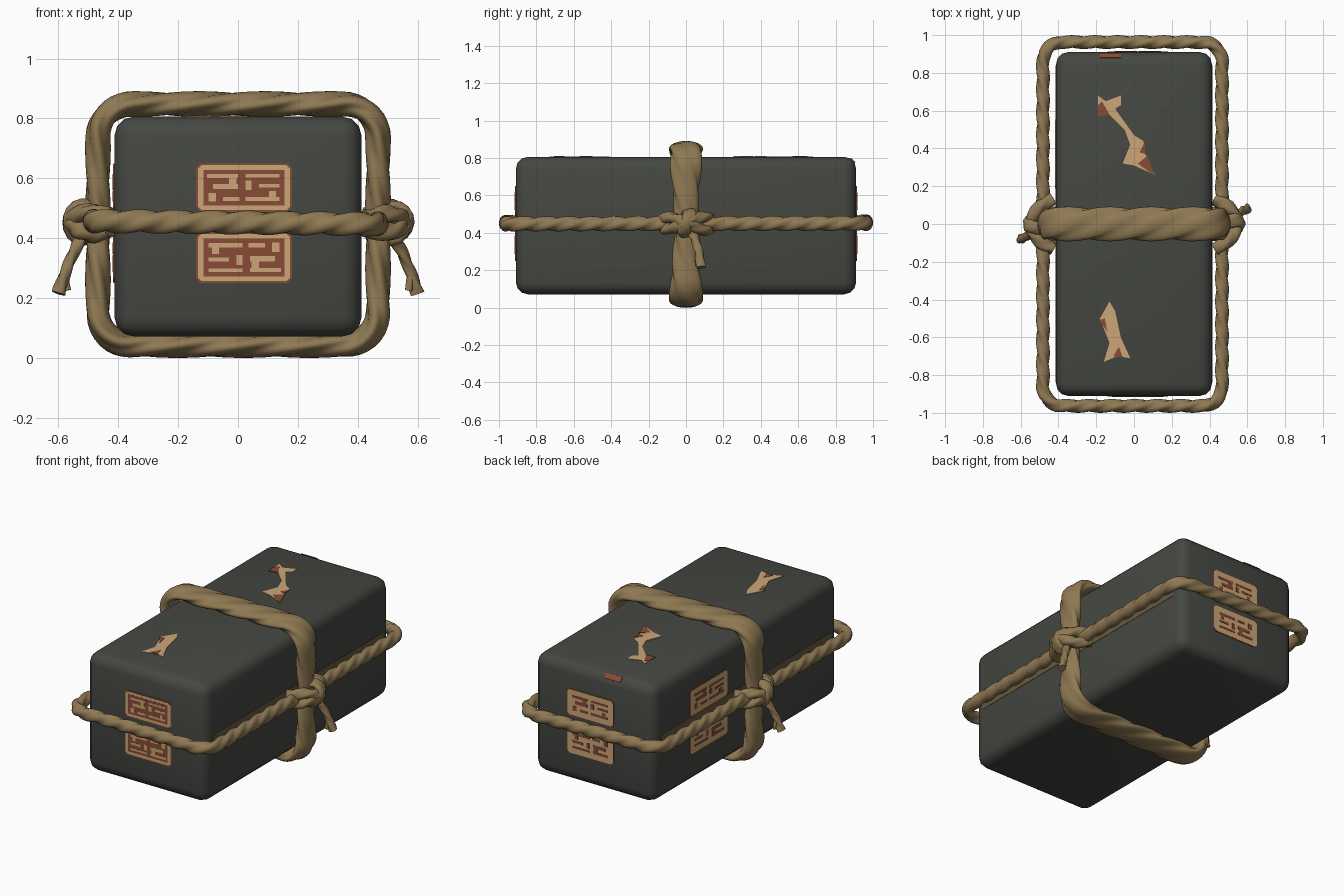
import bpy, bmesh, math
from mathutils import Vector

if "Cube" in bpy.data.objects:
    bpy.data.objects.remove(bpy.data.objects["Cube"])


def material(name, r, g, b):
    def lin(c):
        c /= 255
        return c / 12.92 if c < 0.04045 else ((c + 0.055) / 1.055) ** 2.4
    m = bpy.data.materials.new(name)
    m.diffuse_color = (lin(r), lin(g), lin(b), 1)
    m.use_nodes = True
    m.node_tree.nodes["Principled BSDF"].inputs["Base Color"].default_value = m.diffuse_color
    return m


CHARCOAL = material("charcoal wrap", 69, 71, 66)
ROPE = material("rope brown", 143, 121, 83)
STAIN = material("rope stain", 104, 88, 62)
TAN = material("stamp tan", 205, 166, 120)
RED = material("stamp red", 135, 75, 54)


def finish(name, bm, mats, angle=None):
    bmesh.ops.recalc_face_normals(bm, faces=bm.faces)
    me = bpy.data.meshes.new(name)
    bm.to_mesh(me)
    bm.free()
    for m in mats:
        me.materials.append(m)
    ob = bpy.data.objects.new(name, me)
    bpy.context.collection.objects.link(ob)
    if angle:
        bpy.ops.object.select_all(action='DESELECT')
        ob.select_set(True)
        bpy.context.view_layer.objects.active = ob
        bpy.ops.object.shade_smooth_by_angle(angle=math.radians(angle))
    return ob


def resample(pts, step, closed):
    """Even spacing along a polyline."""
    if closed:
        pts = pts + [pts[0]]
    acc = [0]
    for a, b in zip(pts, pts[1:]):
        acc.append(acc[-1] + (b - a).length)
    n = max(4, round(acc[-1] / step))
    out, j = [], 0
    for i in range(n if closed else n + 1):
        d = acc[-1] * i / n
        while j < len(pts) - 2 and acc[j + 1] < d:
            j += 1
        out.append(pts[j].lerp(pts[j + 1], (d - acc[j]) / max(acc[j + 1] - acc[j], 1e-9)))
    return out


def rounded_rect(hx, hy, rad, place):
    pts = []
    for k, (sx, sy) in enumerate([(1, 1), (-1, 1), (-1, -1), (1, -1)]):
        for i in range(9):
            a = math.pi / 2 * (k + i / 8)
            pts.append(place(sx * (hx - rad) + rad * math.cos(a), sy * (hy - rad) + rad * math.sin(a)))
    return pts


def smooth_curve(ctrl):
    c = [Vector(p) for p in ctrl]
    c = [2 * c[0] - c[1]] + c + [2 * c[-1] - c[-2]]
    out = []
    for a, b, d, e in zip(c, c[1:], c[2:], c[3:]):
        for i in range(10):
            t = i / 10
            out.append(0.5 * (2 * b + (d - a) * t + (2 * a - 5 * b + 4 * d - e) * t * t
                              + (3 * b - a - 3 * d + e) * t ** 3))
    return out + [c[-2]]


def rope(bm, pts, axis, size, lobes=3, pitch=0.3, depth=0.3, closed=False, step=0.02, sides=18):
    """Twisted strands swept along a path; size(point, t) gives (across, along axis) half widths."""
    pts = resample(pts, step, closed)
    n, axis = len(pts), Vector(axis)
    turns = round(n * step / pitch * lobes) / lobes
    rings = []
    for i, p in enumerate(pts):
        a = pts[i - 1] if closed or i else p
        b = pts[(i + 1) % n] if closed or i < n - 1 else p
        t = (b - a).normalized()
        side = t.cross(axis).normalized()
        up = side.cross(t)
        w, h = size(p, i / n)
        ring = []
        for s in range(sides):
            th = 2 * math.pi * s / sides
            r = 1 - depth + depth * abs(math.cos(lobes / 2 * (th - 2 * math.pi * turns * i / n)))
            ring.append(bm.verts.new(p + side * (w * r * math.cos(th)) + up * (h * r * math.sin(th))))
        rings.append(ring)
    for i in range(n if closed else n - 1):
        A, B = rings[i], rings[(i + 1) % n]
        for s in range(sides):
            q = (s + 1) % sides
            bm.faces.new((A[s], A[q], B[q], B[s]))
    if not closed:
        bm.faces.new(rings[0])
        bm.faces.new(rings[-1])


def plate(bm, frame, poly, h, mat):
    """Very thin plate lying on a face; frame = origin, u, v."""
    o, u, v = (Vector(f) for f in frame)
    nrm = u.cross(v)
    lo, hi = ([bm.verts.new(o + u * a + v * b + nrm * d) for a, b in poly] for d in (-0.001, h))
    faces = [bm.faces.new(lo[::-1]), bm.faces.new(hi)]
    for i in range(len(poly)):
        j = (i + 1) % len(poly)
        faces.append(bm.faces.new((lo[i], lo[j], hi[j], hi[i])))
    for f in faces:
        f.material_index = mat


def rect(a, b, c, d, k=0.0):
    if not k:
        return [(a, b), (c, b), (c, d), (a, d)]
    return [(a + k, b), (c - k, b), (c, b + k), (c, d - k), (c - k, d), (a + k, d), (a, d - k), (a, b + k)]


# wrapped block
bm = bmesh.new()
bmesh.ops.create_cube(bm, size=1)
for v in bm.verts:
    v.co = Vector((v.co.x * 0.826, v.co.y * 1.82, v.co.z * 0.735 + 0.4385))
bmesh.ops.bevel(bm, geom=bm.edges[:], offset=0.065, segments=3, profile=0.5, affect='EDGES')
finish("wrapped_block", bm, [CHARCOAL], 40)

FRONT = ((0, -0.91, 0), (1, 0, 0), (0, 0, 1))
BACK = ((0, 0.91, 0), (-1, 0, 0), (0, 0, 1))
LEFT = ((-0.413, 0, 0), (0, -1, 0), (0, 0, 1))
RIGHT = ((0.413, 0, 0), (0, 1, 0), (0, 0, 1))
TOP = ((0, 0, 0.806), (1, 0, 0), (0, 1, 0))
EDGE = ((0, 0.891, 0.787), (-1, 0, 0), (0, -0.7071, 0.7071))

# stains where the rope rubs the long sides
bm = bmesh.new()
for fr in (LEFT, RIGHT):
    plate(bm, fr, rect(-0.84, 0.42, 0.84, 0.485), 0.002, 0)
finish("rope_stain", bm, [STAIN])

# abstract fret blocks of each stamp half, in 0..1 coordinates
FRET = [(.0, .80, .42, .93), (.08, .45, .42, .62), (.30, .62, .40, .80), (.02, .06, .12, .34), (.22, .08, .44, .20),
        (.52, .82, .98, .92), (.52, .42, .60, .72), (.70, .50, .98, .62), (.52, .08, .98, .20), (.84, .20, .93, .40)]


def stamp(name, frame, uc, w, base, ink):
    bm = bmesh.new()
    for z0, z1, flip in ((0.487, 0.65, False), (0.25, 0.42, True)):
        a, c = uc - w / 2, uc + w / 2
        plate(bm, frame, rect(a, z0, c, z1, 0.015), 0.003, 1)
        if base == 0:
            plate(bm, frame, rect(a + .006, z0 + .006, c - .006, z1 - .006, 0.012), 0.004, 0)
            plate(bm, frame, rect(a + .024, z0 + .022, c - .024, z1 - .022), 0.005, 1)
        else:
            plate(bm, frame, rect(a + .003, z0 + .003, c - .003, z1 - .003, 0.014), 0.004, 0)
        x0, y0, sx, sy = a + .036, z0 + .028, w - .072, z1 - z0 - .056
        for p, q, r, s in FRET:
            if flip:
                p, q, r, s = 1 - r, 1 - s, 1 - p, 1 - q
            plate(bm, frame, rect(x0 + p * sx, y0 + q * sy, x0 + r * sx, y0 + s * sy), 0.006, ink)
    finish(name, bm, [TAN, RED])


stamp("front_stamp", FRONT, 0.02, 0.32, 0, 0)
stamp("back_stamp", BACK, -0.02, 0.32, 1, 1)
stamp("side_stamp", LEFT, -0.37, 0.37, 1, 1)

# torn patches on top and a red scrap on the back edge
bm = bmesh.new()
plate(bm, TOP, [(-.19, .68), (-.15, .65), (-.07, .68), (-.07, .63), (-.1, .61), (0, .47), (.05, .44), (.06, .37),
                (.11, .26), (0, .31), (-.06, .32), (-.02, .42), (-.05, .5), (-.13, .58), (-.19, .61)][::-1], 0.003, 0)
plate(bm, TOP, [(-.18, -.5), (-.13, -.41), (-.1, -.46), (-.07, -.6), (-.02, -.71), (-.09, -.7), (-.16, -.73),
                (-.13, -.63)][::-1], 0.003, 0)
for tri in ([(-.19, .57), (-.13, .58), (-.17, .65), (-.19, .63)], [(.02, .32), (.11, .255), (.07, .36)],
            [(.03, .38), (.06, .37), (.055, .43)], [(-.11, -.7), (-.06, -.705), (-.08, -.65)],
            [(-.185, -.51), (-.14, -.57), (-.155, -.5)]):
    plate(bm, TOP, tri, 0.005, 1)
plate(bm, EDGE, rect(0.07, -0.017, 0.18, 0.017), 0.003, 1)
finish("torn_patches", bm, [TAN, RED])

# long rope around the sides
bm = bmesh.new()
rope(bm, rounded_rect(0.474, 0.963, 0.1,
     lambda x, y: Vector((x - 0.008, y, 0.453 + 0.006 * math.sin(5 * x + 4 * y)))),
     (0, 0, 1), lambda p, t: (0.037, 0.041), pitch=0.36, closed=True)
finish("long_rope", bm, [ROPE], 60)

# wide rope bundle over top and bottom
bm = bmesh.new()
rope(bm, rounded_rect(0.468, 0.403, 0.11, lambda x, z: Vector((x, 0, z + 0.445))), (0, 1, 0),
     lambda p, t: (0.043, 0.06 + 0.032 * min(1, abs(p.z - 0.445) / 0.38)),
     lobes=4, pitch=0.9, depth=0.22, closed=True, sides=24)
finish("cross_rope", bm, [ROPE], 60)

# knots with loose tails, the second one turned half round
for name, s in (("right", 1), ("left", -1)):
    bm = bmesh.new()
    turn = lambda pts: smooth_curve([(s * x, s * y, z) for x, y, z in pts])
    for dz in (1, -1):
        rope(bm, turn([(.43, -.13, .45 - dz * .015), (.50, -.09, .45 - dz * .03), (.55, 0, .455),
                       (.50, .09, .45 + dz * .035), (.43, .13, .45 + dz * .02)]),
             (0, 0, 1), lambda p, t: (0.037, 0.034), pitch=0.3)
    rope(bm, turn([(.44, .02, .41), (.53, -.01, .40), (.565, .0, .455), (.53, .02, .505), (.44, .0, .50)]),
         (0, 1, 0), lambda p, t: (0.026, 0.04), pitch=0.3)
    rope(bm, turn([(.51, .02, .42), (.545, .05, .36), (.575, .07, .29), (.60, .08, .215)]),
         (0, 1, 0), lambda p, t: (0.028 - 0.03 * t * (1 - t), 0.03 - 0.02 * t * (1 - t)), pitch=0.25)
    rope(bm, turn([(.575, .07, .29), (.575, .06, .26), (.57, .06, .225)]),
         (0, 1, 0), lambda p, t: (0.013, 0.014), pitch=0.25)
    finish(name + "_knot", bm, [ROPE], 60)
